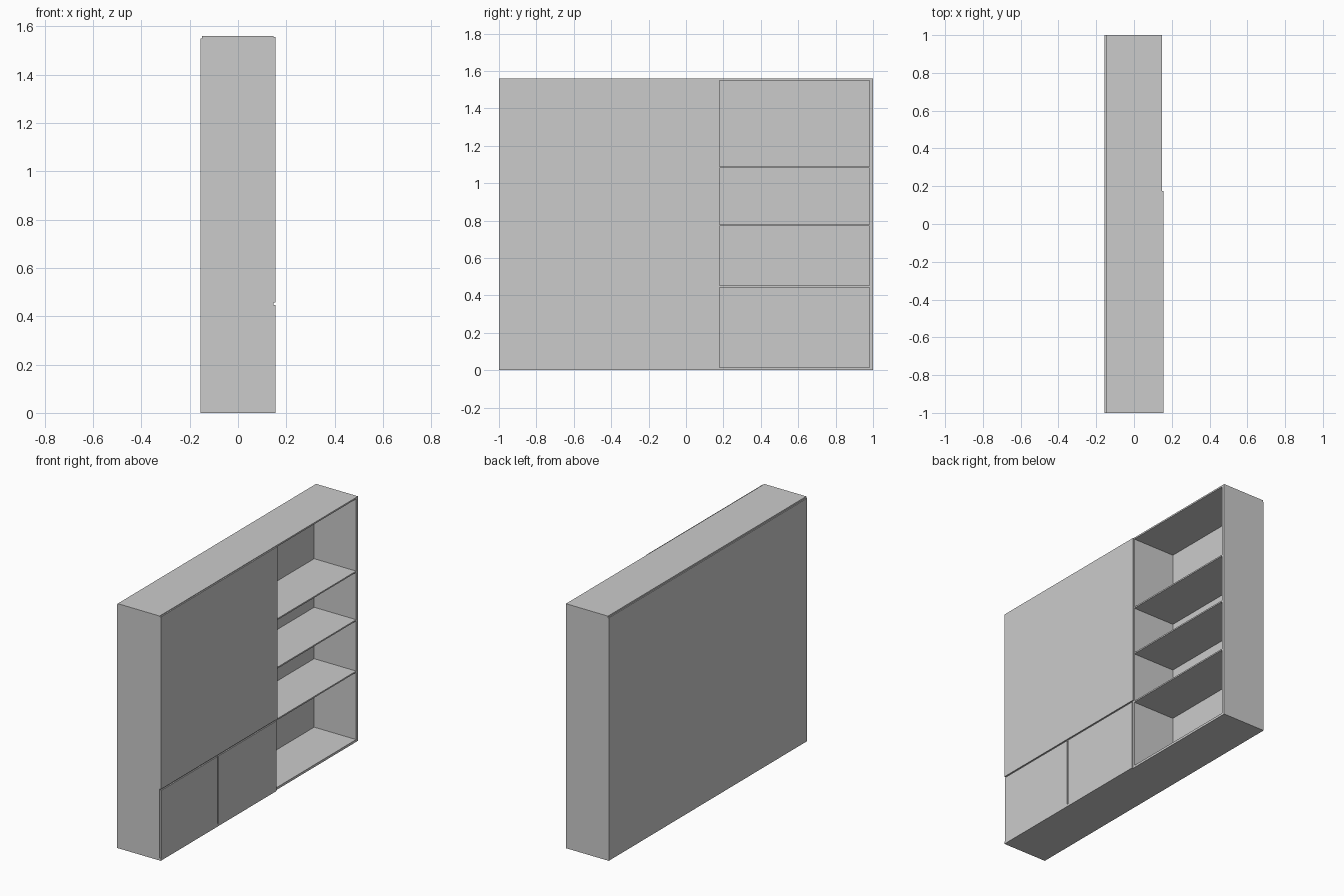
import bpy

if "Cube" in bpy.data.objects:
    bpy.data.objects.remove(bpy.data.objects["Cube"])


def box(name, x0, x1, y0, y1, z0, z1):
    """Flat panel between the given limits."""
    bpy.ops.mesh.primitive_cube_add(
        size=1, location=((x0 + x1) / 2, (y0 + y1) / 2, (z0 + z1) / 2))
    ob = bpy.context.object
    ob.name = name
    ob.scale = (x1 - x0, y1 - y0, z1 - z0)
    bpy.ops.object.transform_apply(location=False, rotation=False, scale=True)
    return ob


BACK, INNER, EDGE, FACE = -0.155, -0.149, 0.147, 0.155  # depth planes
TOP, TH = 1.56, 0.010
DIV0, DIV1 = 0.166, 0.178   # divider between cupboard and shelves
BASE = 0.015

# Carcass
box("back_panel", BACK, INNER, -1, 1, 0, 1.55)
box("top_panel", INNER, EDGE, -1, 1, TOP - TH, TOP)
box("left_side", INNER, EDGE, -1, -0.985, 0, TOP - TH)
box("right_side", INNER, EDGE, 0.981, 1, 0, TOP - TH)
box("divider", INNER, EDGE, DIV0, DIV1, 0, TOP - TH)
box("cupboard_floor", INNER, EDGE, -0.985, DIV0, 0, BASE)
box("shelf_floor", INNER, EDGE, DIV1, 0.981, 0, BASE)

# Open shelves on the right
for i, z in enumerate((0.447, 0.775, 1.085)):
    box(f"open_shelf_{i + 1}", INNER, EDGE, DIV1, 0.981, z - 0.004, z + 0.005)

# Hidden cupboard structure
box("cupboard_shelf", INNER, EDGE, -0.985, DIV0, 0.443, 0.457)
box("cupboard_partition", INNER, EDGE, -0.431, -0.416, BASE, 0.443)

# Fronts standing slightly proud of the carcass
box("plinth_strip", EDGE, FACE, -1, DIV0, 0, BASE)
box("upper_door", EDGE, FACE, -1, 0.176, 0.456, 1.556)
for name, y0, y1 in (("lower_door_left", -0.994, -0.429),
                     ("lower_door_right", -0.418, DIV0)):
    box(name, EDGE, FACE, y0, y1, BASE, 0.447)
